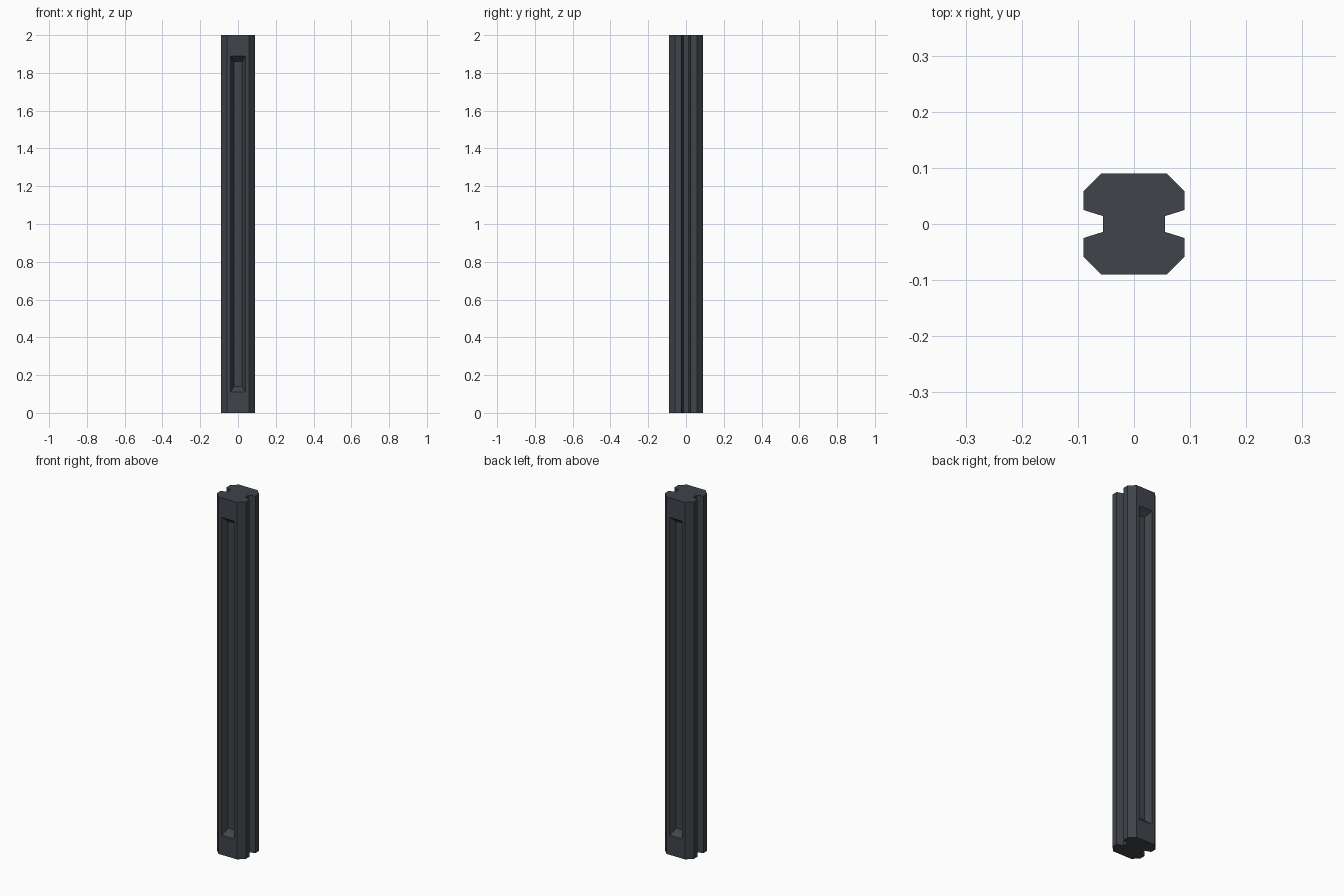
import bpy, bmesh

if "Cube" in bpy.data.objects:
    bpy.data.objects.remove(bpy.data.objects["Cube"])

# One dark slate colour for the whole post
mat = bpy.data.materials.new("dark slate grey")
mat.diffuse_color = (0.050, 0.058, 0.068, 1)
mat.use_nodes = True
mat.node_tree.nodes["Principled BSDF"].inputs["Base Color"].default_value = mat.diffuse_color

HEIGHT = 2.0

# Post cross-section: chamfered square with a tapered groove in each side
quarter = [(0.055, 0.014), (0.09, 0.025), (0.09, 0.058), (0.058, 0.09)]
half = [(x, -y) for x, y in reversed(quarter)] + quarter
profile = half + [(-x, -y) for x, y in half]

bm = bmesh.new()
base = bm.faces.new([bm.verts.new((x, y, 0)) for x, y in profile])
top = bmesh.ops.extrude_face_region(bm, geom=[base], use_keep_orig=True)
bmesh.ops.translate(bm, vec=(0, 0, HEIGHT),
                    verts=[g for g in top["geom"] if isinstance(g, bmesh.types.BMVert)])
bmesh.ops.recalc_face_normals(bm, faces=bm.faces)


def inset_panel(face, half_x, half_z, y):
    """Inset a panel and place its corners as a rectangle at depth y."""
    bmesh.ops.inset_individual(bm, faces=[face], thickness=0.005)
    for v in face.verts:
        v.co = (half_x if v.co.x > 0 else -half_x, y,
                HEIGHT / 2 + (half_z if v.co.z > HEIGHT / 2 else -half_z))


# Long sunken panels with sloping walls on front and back
for face in [f for f in bm.faces if abs(f.normal.y) > 0.99]:
    side = 1 if face.normal.y > 0 else -1
    inset_panel(face, 0.039, 0.89, side * 0.09)
    inset_panel(face, 0.022, 0.86, side * 0.055)

bmesh.ops.recalc_face_normals(bm, faces=bm.faces)
mesh = bpy.data.meshes.new("grooved_post")
bm.to_mesh(mesh)
bm.free()
mesh.materials.append(mat)
post = bpy.data.objects.new("grooved_post", mesh)
bpy.context.collection.objects.link(post)
